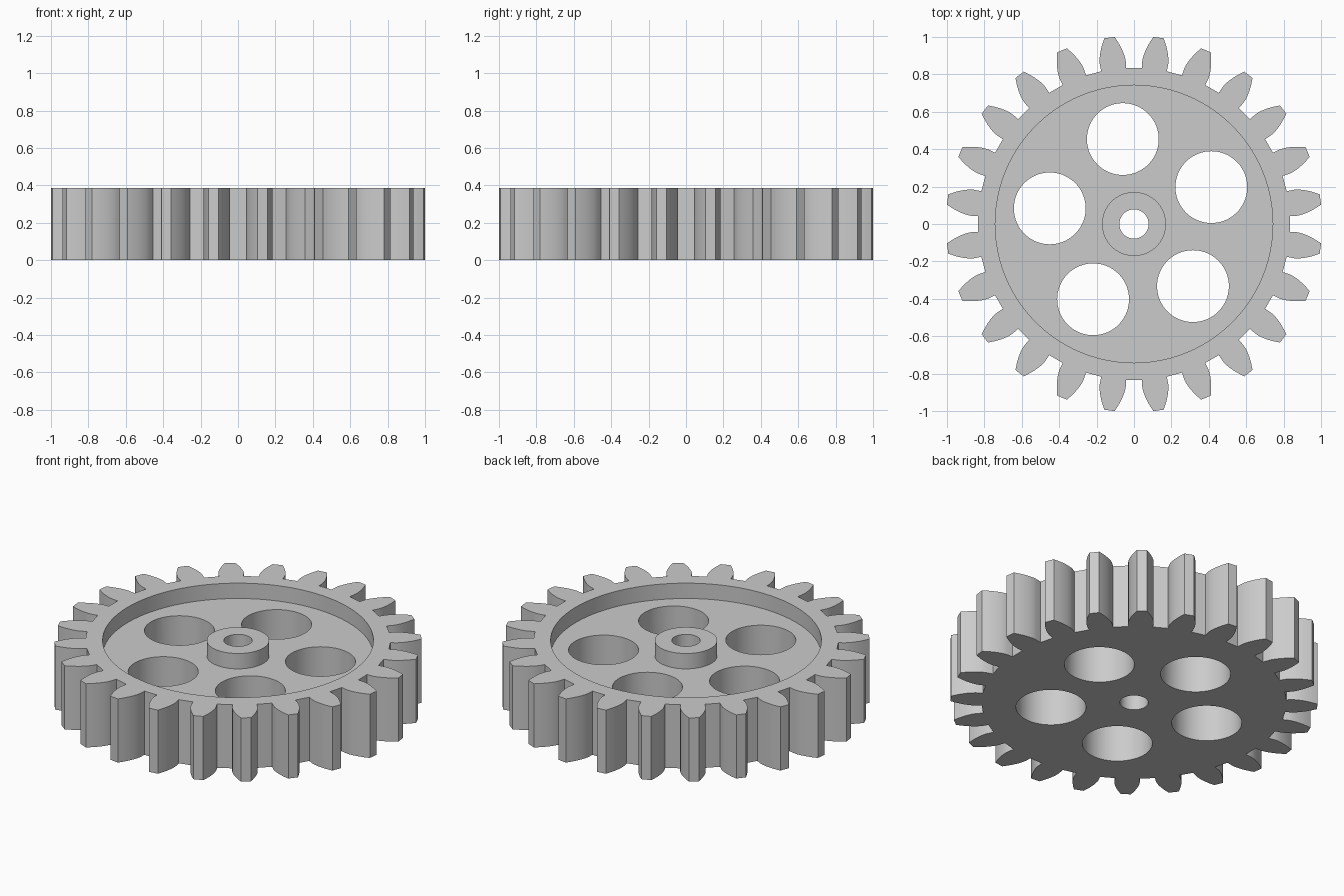
import bpy
import bmesh
from math import cos, sin, tan, acos, pi, radians, tau
from mathutils import Matrix

cube = bpy.data.objects.get("Cube")
if cube:
    bpy.data.objects.remove(cube, do_unlink=True)

TEETH = 24
HEIGHT, FLOOR = 0.385, 0.292
TIP_R, ROOT_R = 1.0055, 0.835
PITCH_R = TIP_R * TEETH / (TEETH + 2)
BASE_R = PITCH_R * cos(radians(20))

grey = bpy.data.materials.new("light_grey")
grey.use_nodes = True
grey.diffuse_color = (0.6, 0.6, 0.6, 1)
grey.node_tree.nodes["Principled BSDF"].inputs["Base Color"].default_value = (0.6, 0.6, 0.6, 1)


def make_object(name, bm):
    bmesh.ops.recalc_face_normals(bm, faces=bm.faces)
    mesh = bpy.data.meshes.new(name)
    bm.to_mesh(mesh)
    bm.free()
    mesh.materials.append(grey)
    obj = bpy.data.objects.new(name, mesh)
    bpy.context.collection.objects.link(obj)
    return obj


def cylinder(name, radius, z0, z1, x=0, y=0, segments=72):
    bm = bmesh.new()
    bmesh.ops.create_cone(bm, cap_ends=True, segments=segments, radius1=radius, radius2=radius,
                          depth=z1 - z0, matrix=Matrix.Translation((x, y, (z0 + z1) / 2)))
    return make_object(name, bm)


def apply_boolean(target, tool, operation):
    tool.hide_render = True
    mod = target.modifiers.new(tool.name, 'BOOLEAN')
    mod.operation, mod.solver, mod.object = operation, 'EXACT', tool
    bpy.context.view_layer.objects.active = target
    bpy.ops.object.modifier_apply(modifier=mod.name)
    bpy.data.objects.remove(tool, do_unlink=True)


def involute(a):
    return tan(a) - a


def half_angle(r):
    # Half the angular width of an involute tooth at radius r
    a = acos(min(1, BASE_R / r))
    return pi / (2 * TEETH) + involute(radians(20)) - involute(a)


# Toothed body: one flank, mirrored for each tooth and repeated round the rim
STEPS = 7
radii = [ROOT_R] + [BASE_R + (TIP_R - BASE_R) * i / STEPS for i in range(STEPS + 1)]
flank = [(r, half_angle(max(r, BASE_R))) for r in radii]
tooth = [(r, -a) for r, a in flank] + [(r, a) for r, a in reversed(flank)]
bm = bmesh.new()
ring = []
for i in range(TEETH):
    mid = (i + 0.5) * tau / TEETH
    ring += [bm.verts.new((r * cos(mid + a), r * sin(mid + a), 0)) for r, a in tooth]
bottom = bm.faces.new(ring)
top = bmesh.ops.extrude_face_region(bm, geom=[bottom], use_keep_orig=True)
bmesh.ops.translate(bm, vec=(0, 0, HEIGHT),
                    verts=[v for v in top["geom"] if isinstance(v, bmesh.types.BMVert)])
gear = make_object("gear_wheel", bm)

# Recessed web with a raised hub
apply_boolean(gear, cylinder("recess", 0.742, FLOOR, HEIGHT + 0.1, segments=96), 'DIFFERENCE')
apply_boolean(gear, cylinder("hub", 0.171, FLOOR - 0.1, HEIGHT), 'UNION')

# Shaft bore and five lightening holes
apply_boolean(gear, cylinder("bore", 0.078, -0.1, HEIGHT + 0.1, segments=48), 'DIFFERENCE')
for k in range(5):
    a = radians(25.5 + 72 * k)
    hole = cylinder("hole", 0.192, -0.1, HEIGHT + 0.1, 0.458 * cos(a), 0.458 * sin(a))
    apply_boolean(gear, hole, 'DIFFERENCE')

# Smooth round walls, crisp edges
bpy.ops.object.select_all(action='DESELECT')
gear.select_set(True)
bpy.context.view_layer.objects.active = gear
bpy.ops.object.shade_smooth_by_angle(angle=radians(25))
